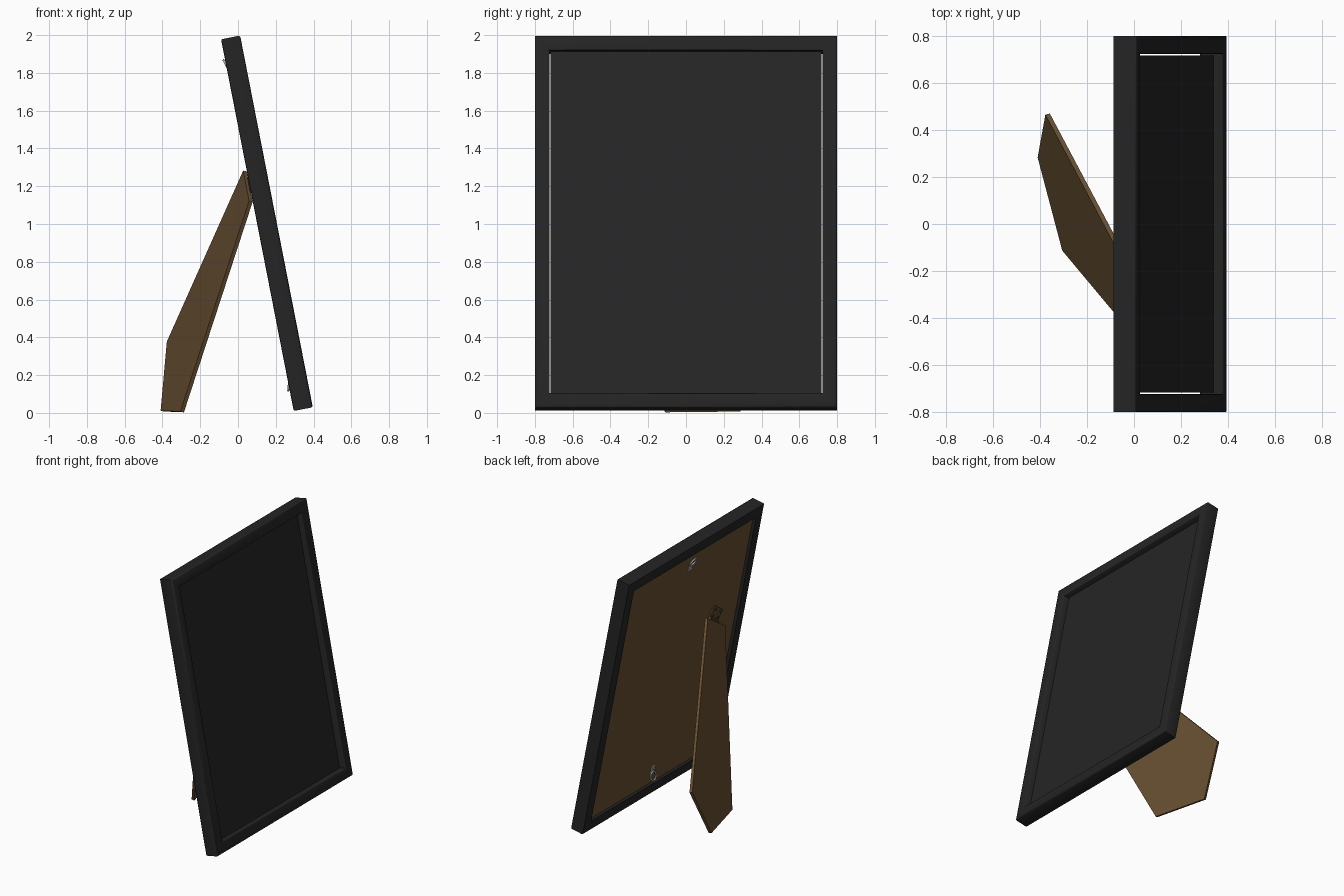
import bpy, bmesh, math
from mathutils import Matrix, Vector

if "Cube" in bpy.data.objects:
    bpy.data.objects.remove(bpy.data.objects["Cube"])


def mat(name, col):
    m = bpy.data.materials.new(name)
    m.diffuse_color = (*col, 1)
    m.use_nodes = True
    m.node_tree.nodes["Principled BSDF"].inputs["Base Color"].default_value = m.diffuse_color
    return m


BLACK = mat("black frame", (0.018, 0.018, 0.018))
PANEL = mat("dark panel", (0.0185, 0.0185, 0.0185))
BROWN = mat("brown board", (0.14, 0.08, 0.032))
BRONZE = mat("dark bronze", (0.10, 0.06, 0.028))
METAL = mat("steel", (0.5, 0.5, 0.52))


def basis(o, x, y, z):
    m = Matrix((x, y, z)).transposed().to_4x4()
    m.translation = o
    return m


# leaning frame space: x = across, y = up the frame, z = out of the front
T = math.radians(11.06)
LEAN = basis(Vector((0.295, 0, 0.01)), Vector((0, 1, 0)),
             Vector((-math.sin(T), 0, math.cos(T))),
             Vector((math.cos(T), 0, math.sin(T))))
W, H = 0.8, 2.005


def finish(name, bm, m, world, smooth=False):
    bmesh.ops.recalc_face_normals(bm, faces=bm.faces[:])
    me = bpy.data.meshes.new(name)
    bm.to_mesh(me)
    bm.free()
    ob = bpy.data.objects.new(name, me)
    bpy.context.collection.objects.link(ob)
    me.materials.append(m)
    ob.matrix_world = world
    if smooth:
        bpy.ops.object.select_all(action='DESELECT')
        ob.select_set(True)
        bpy.context.view_layer.objects.active = ob
        bpy.ops.object.shade_smooth_by_angle(angle=math.radians(50))
    return ob


def box(name, centre, size, m, world):
    bm = bmesh.new()
    bmesh.ops.create_cube(bm, size=1)
    bmesh.ops.scale(bm, vec=size, verts=bm.verts)
    bmesh.ops.translate(bm, vec=centre, verts=bm.verts)
    return finish(name, bm, m, world)


def cyl(name, r, depth, m, world, segs=16):
    bm = bmesh.new()
    bmesh.ops.create_cone(bm, cap_ends=True, segments=segs, radius1=r, radius2=r, depth=depth)
    return finish(name, bm, m, world, True)


# mitred frame: one bar profile (inset, depth) swept round four corners
profile = [(0, 0.008), (0, 0.093), (0.003, 0.100), (0.010, 0.103), (0.070, 0.103),
           (0.075, 0.101), (0.078, 0.096), (0.078, 0.0), (0.008, 0.0), (0.002, 0.002)]
bm = bmesh.new()
rings = []
for sx, top in ((-1, 0), (1, 0), (1, 1), (-1, 1)):
    rings.append([bm.verts.new((sx * (W - i), H - i if top else i, n)) for i, n in profile])
k = len(profile)
for c in range(4):
    a, b = rings[c], rings[(c + 1) % 4]
    for j in range(k):
        bm.faces.new((a[j], b[j], b[(j + 1) % k], a[(j + 1) % k]))
finish("frame", bm, BLACK, LEAN, True)

# picture panel and backing board, with a hairline gap at the sides
ph = H - 0.156
box("picture_panel", (0, H / 2, 0.054), (1.434, ph, 0.012), PANEL, LEAN)
box("backing_board", (0, H / 2, 0.034), (1.434, ph, 0.028), BROWN, LEAN)

# easel stand: five-sided board running diagonally back to the floor
top = Vector((0.0525, -0.42, 1.2))
a = (Vector((-0.40, 0.285, 0.01)) - top).normalized()
b = Vector((0.10, -0.83, -0.545))
b = (b - a * b.dot(a)).normalized()
STAND = basis(top, a, b, a.cross(b))
bm = bmesh.new()
outline = [(0, -0.15), (0, 0.15), (1.235, 0.345), (1.456, 0), (1.235, -0.345)]
f = bm.faces.new([bm.verts.new((x, y, -0.01)) for x, y in outline])
ext = bmesh.ops.extrude_face_region(bm, geom=[f])
bmesh.ops.translate(bm, vec=(0, 0, 0.02),
                    verts=[v for v in ext["geom"] if isinstance(v, bmesh.types.BMVert)])
finish("stand", bm, BROWN, STAND)

# hinge: plate, pin and rivets lined up with the stand
HINGE = LEAN @ Matrix.Translation((-0.42, 1.214, 0)) @ Matrix.Rotation(math.atan2(0.547, 0.837), 4, 'Z')
box("hinge_plate", (0, 0.055, 0.016), (0.14, 0.09, 0.008), BRONZE, HINGE)
cyl("hinge_pin", 0.010, 0.14, BRONZE,
    HINGE @ Matrix.Translation((0, 0.008, 0.006)) @ Matrix.Rotation(math.pi / 2, 4, 'Y'))
for sx in (-1, 1):
    for y in (0.035, 0.08):
        cyl("hinge_rivet", 0.010, 0.008, BRONZE, HINGE @ Matrix.Translation((sx * 0.04, y, 0.010)), 12)

# wall hangers: riveted tab with a raised ring, top and bottom
for v, s in ((1.845, 1), (0.16, -1)):
    base = LEAN @ Matrix.Translation((0, v, 0))
    box("hanger_tab", (0, -s * 0.03, 0.016), (0.034, 0.055, 0.008), METAL, base)
    cyl("hanger_rivet", 0.010, 0.008, METAL, base @ Matrix.Translation((0, -s * 0.04, 0.010)), 12)
    bpy.ops.mesh.primitive_torus_add(major_segments=24, minor_segments=8,
                                     major_radius=0.032, minor_radius=0.006)
    ring = bpy.context.object
    ring.name = "hanger_ring"
    ring.data.materials.append(METAL)
    ring.matrix_world = base @ Matrix.Translation((0, s * 0.018, 0.002)) @ Matrix.Rotation(-s * 0.3, 4, 'X')
    bpy.ops.object.shade_smooth_by_angle(angle=math.radians(50))
